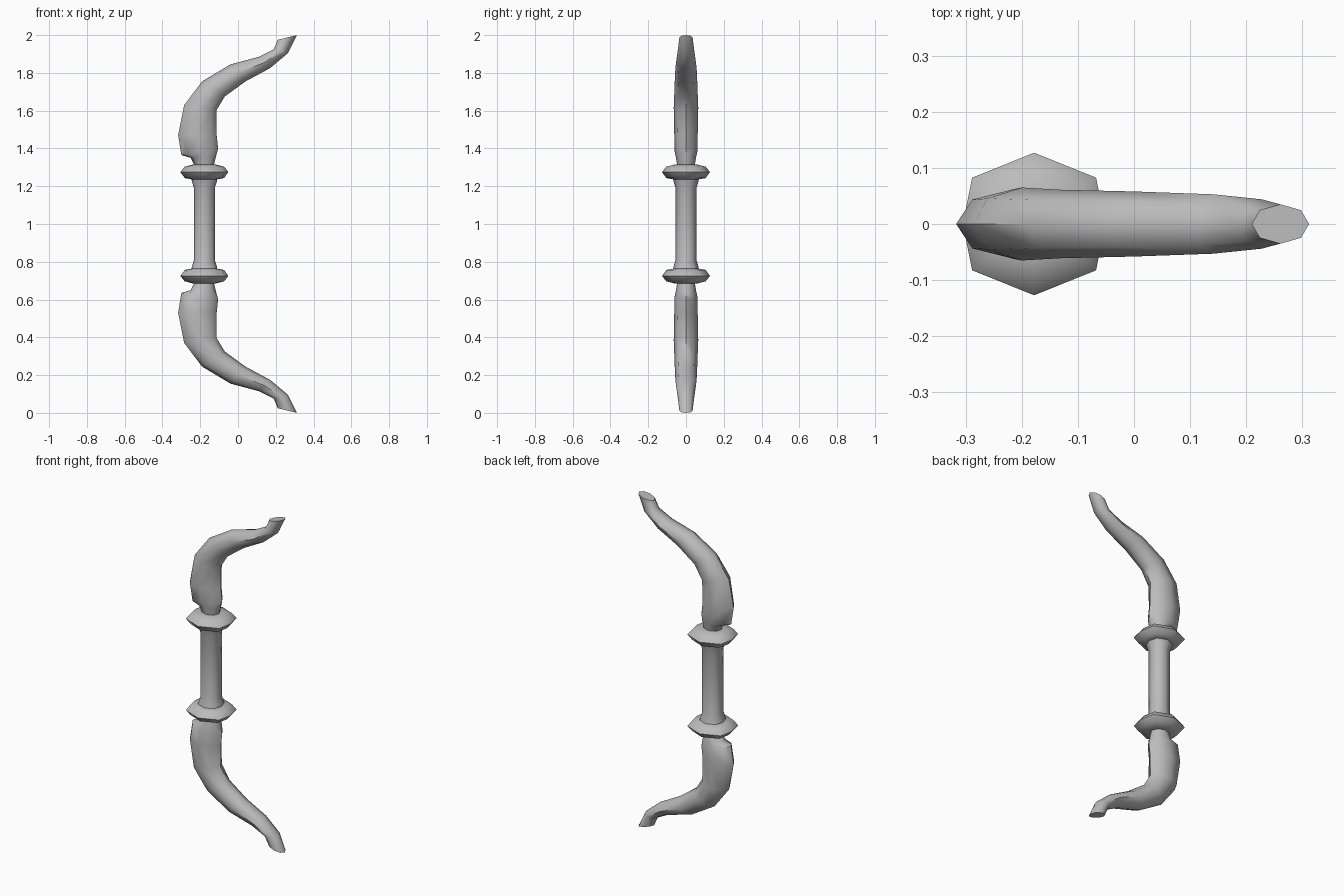
import bpy, bmesh, math
from mathutils import Vector

old = bpy.data.objects.get("Cube")
if old:
    bpy.data.objects.remove(old, do_unlink=True)

GREY = (0.5, 0.5, 0.5, 1)
grey = bpy.data.materials.new("plain grey")
grey.use_nodes = True
grey.diffuse_color = GREY
grey.node_tree.nodes["Principled BSDF"].inputs["Base Color"].default_value = GREY

MID = 1.0        # height of the mirror plane
AXIS = -0.178    # x of the grip axis
SIDES = 8


def loft(name, sections, diag_along, diag_side, mirror=False):
    """Skin eight-sided rings; each section is (outer xz, inner xz, half depth)."""
    bm = bmesh.new()
    rings = []
    for (ox, oz), (ix, iz), depth in sections:
        outer, inner = Vector((ox, 0, oz)), Vector((ix, 0, iz))
        centre, half = (outer + inner) / 2, (inner - outer) / 2
        ring = []
        for i in range(SIDES):
            c, s = math.cos(math.tau * i / SIDES), math.sin(math.tau * i / SIDES)
            if i % 2:
                c, s = math.copysign(diag_along, c), math.copysign(diag_side, s)
            ring.append(bm.verts.new(centre + half * c + Vector((0, depth * s, 0))))
        rings.append(ring)
    for a, b in zip(rings, rings[1:]):
        for i in range(SIDES):
            j = (i + 1) % SIDES
            bm.faces.new((a[i], a[j], b[j], b[i]))
    bm.faces.new(rings[0][::-1])
    bm.faces.new(rings[-1])
    if mirror:
        for v in bm.verts:
            v.co.z = 2 * MID - v.co.z
    bmesh.ops.recalc_face_normals(bm, faces=bm.faces)
    mesh = bpy.data.meshes.new(name)
    bm.to_mesh(mesh)
    bm.free()
    mesh.materials.append(grey)
    obj = bpy.data.objects.new(name, mesh)
    bpy.context.collection.objects.link(obj)
    bpy.ops.object.select_all(action='DESELECT')
    obj.select_set(True)
    bpy.context.view_layer.objects.active = obj
    bpy.ops.object.shade_smooth_by_angle(angle=math.radians(50))
    return obj


def turned(profile):
    """Turn (radius, z) pairs into level sections round the grip axis."""
    return [((AXIS - r, z), (AXIS + r, z), r) for r, z in profile]


# Grip with flared ends
flare = [(0.055, 1.19), (0.066, 1.225), (0.07, 1.245)]
grip = [(r, 2 * MID - z) for r, z in reversed(flare)] + flare
loft("grip", turned(grip), 0.8, 0.68)

# Collar rings
collar = [(0.065, 1.236), (0.104, 1.243), (0.127, 1.275), (0.105, 1.303), (0.06, 1.315)]

# Curved limb: outer edge, inner edge, half depth
limb = [
    ((-0.225, 1.30), (-0.130, 1.30), 0.045),
    ((-0.250, 1.35), (-0.116, 1.36), 0.054),
    ((-0.300, 1.365), (-0.105, 1.40), 0.060),
    ((-0.317, 1.47), (-0.113, 1.47), 0.062),
    ((-0.285, 1.63), (-0.115, 1.60), 0.065),
    ((-0.190, 1.755), (-0.070, 1.675), 0.061),
    ((-0.040, 1.845), (0.040, 1.755), 0.058),
    ((0.110, 1.885), (0.170, 1.825), 0.053),
    ((0.190, 1.925), (0.265, 1.905), 0.044),
    ((0.210, 1.975), (0.312, 2.0), 0.035),
]
for side, flip in (("upper", False), ("lower", True)):
    loft(side + "_collar", turned(collar), 0.87, 0.65, flip)
    loft(side + "_limb", limb, 0.72, 0.7, flip)
